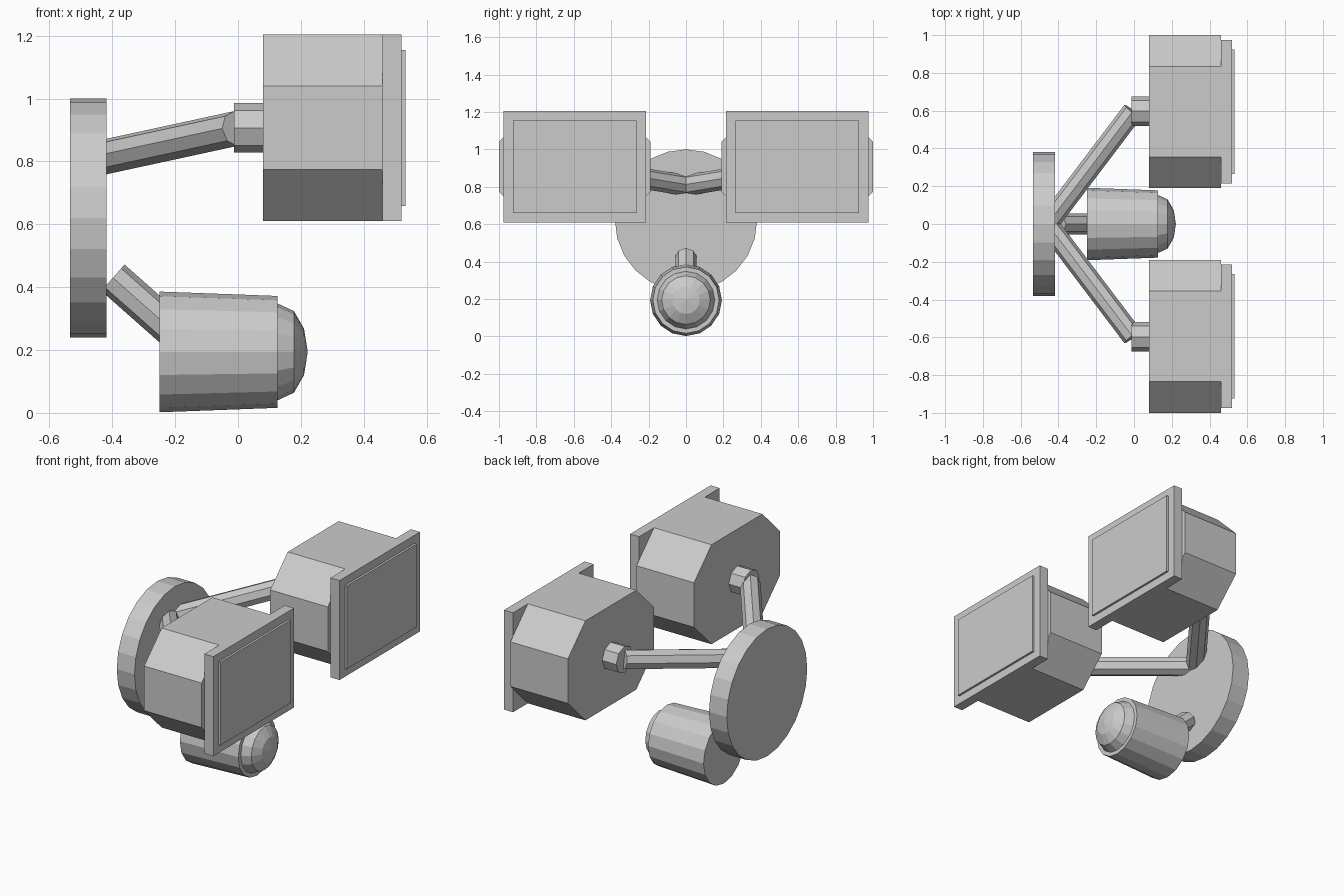
import bpy, bmesh
from mathutils import Vector

if "Cube" in bpy.data.objects:
    bpy.data.objects.remove(bpy.data.objects["Cube"])


def add_object(name, bm):
    bmesh.ops.recalc_face_normals(bm, faces=bm.faces)
    mesh = bpy.data.meshes.new(name)
    bm.to_mesh(mesh)
    bm.free()
    ob = bpy.data.objects.new(name, mesh)
    bpy.context.collection.objects.link(ob)
    return ob


def rod(name, start, end, r1, r2, sides):
    """Capped, faceted cylinder or cone between two points."""
    a, b = Vector(start), Vector(end)
    bm = bmesh.new()
    bmesh.ops.create_cone(bm, cap_ends=True, segments=sides, radius1=r1,
                          radius2=r2, depth=(b - a).length)
    rot = (b - a).to_track_quat('Z', 'Y').to_matrix().to_4x4()
    bmesh.ops.transform(bm, matrix=rot, verts=bm.verts)
    bmesh.ops.translate(bm, vec=(a + b) / 2, verts=bm.verts)
    return add_object(name, bm)


def prism(name, outline, x1, x2, cy, cz):
    """Extrude a (y, z) outline from x1 to x2."""
    bm = bmesh.new()
    face = bm.faces.new([bm.verts.new((x1, cy + y, cz + z)) for y, z in outline])
    ext = bmesh.ops.extrude_face_region(bm, geom=[face], use_keep_orig=True)
    moved = [g for g in ext["geom"] if isinstance(g, bmesh.types.BMVert)]
    bmesh.ops.translate(bm, vec=(x2 - x1, 0, 0), verts=moved)
    return add_object(name, bm)


def rect(w, h):
    return [(-w, -h), (w, -h), (w, h), (-w, h)]


# Round wall plate
rod("wall_plate", (-0.535, 0, 0.62), (-0.418, 0, 0.62), 0.38, 0.38, 24)

# Two floodlight heads with their arms
HY, HZ = 0.595, 0.907
octagon = [(-0.405, -0.133), (-0.24, -0.297), (0.24, -0.297), (0.405, -0.133),
           (0.405, 0.133), (0.24, 0.297), (-0.24, 0.297), (-0.405, 0.133)]
for side, s in (("left", 1), ("right", -1)):
    rod(f"arm_{side}", (-0.458, 0, 0.807), (-0.006, s * 0.597, 0.905),
        0.056, 0.056, 8)
    rod(f"lamp_socket_{side}", (-0.012, s * 0.597, HZ), (0.09, s * 0.597, HZ),
        0.079, 0.079, 8)
    prism(f"lamp_housing_{side}", octagon, 0.08, 0.46, s * HY, HZ)
    prism(f"lamp_frame_{side}", rect(0.38, 0.297), 0.46, 0.52, s * HY, HZ)
    prism(f"lamp_glass_{side}", rect(0.33, 0.248), 0.51, 0.533, s * HY, HZ)

# Motion sensor: arm, tapered body and domed lens
SZ = 0.194
rod("sensor_arm", (-0.398, 0, 0.43), (-0.2, 0, 0.255), 0.056, 0.056, 8)
rod("sensor_body", (-0.25, 0, SZ), (0.126, 0, SZ), 0.192, 0.178, 16)

bm = bmesh.new()
profile = [(0.11, 0.155), (0.126, 0.154), (0.178, 0.13), (0.21, 0.074), (0.222, 0)]
pts = [bm.verts.new((x, 0, SZ + r)) for x, r in profile]
edges = [bm.edges.new(p) for p in zip(pts, pts[1:])]
bmesh.ops.spin(bm, geom=pts + edges, cent=(0, 0, SZ), axis=(1, 0, 0),
               angle=6.283185307, steps=16)
bmesh.ops.remove_doubles(bm, verts=bm.verts, dist=0.0005)
add_object("sensor_lens", bm)
